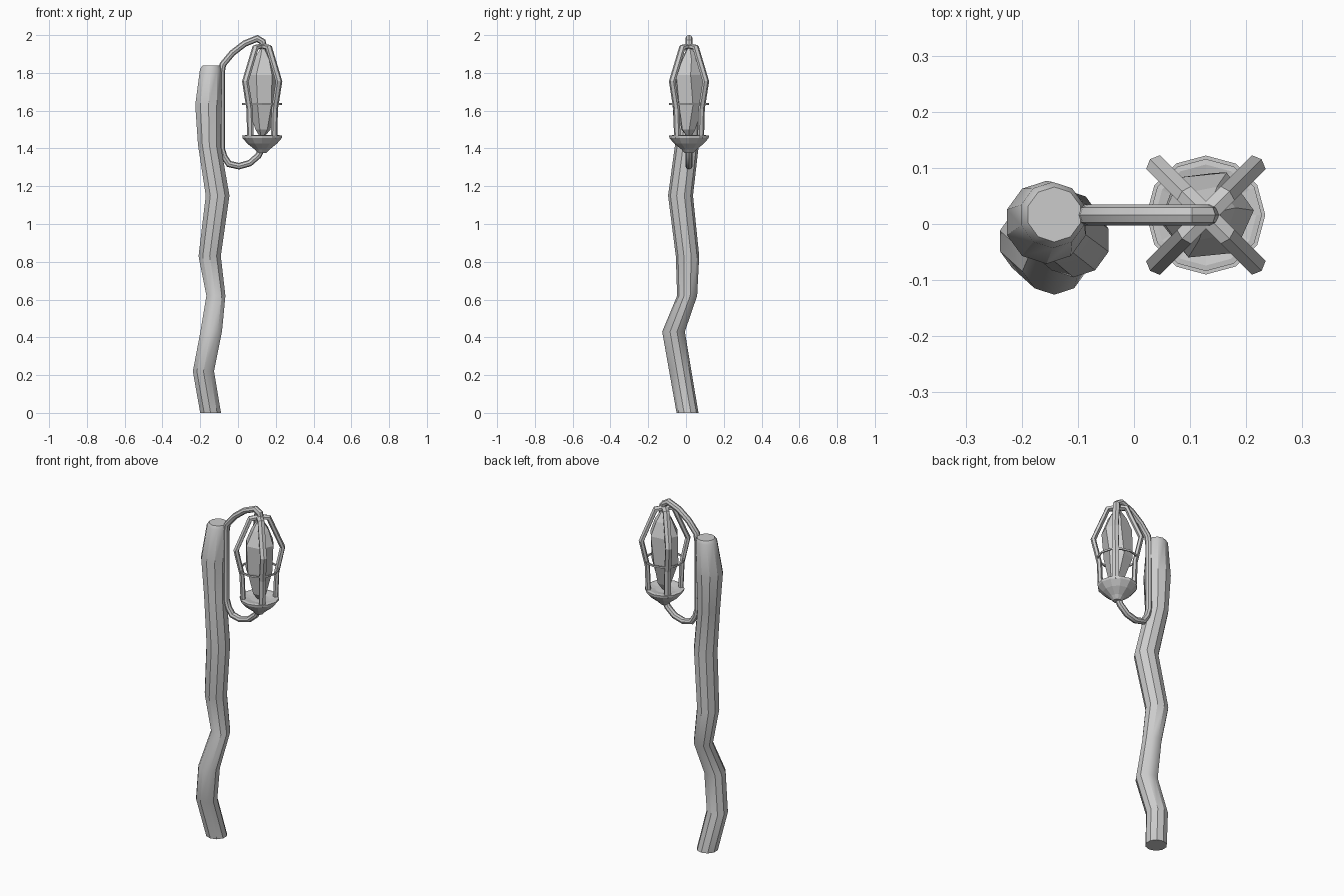
import bpy, bmesh, math
from mathutils import Vector

if "Cube" in bpy.data.objects:
    bpy.data.objects.remove(bpy.data.objects["Cube"])

LX, LY = 0.128, 0.016   # lantern axis


def make(name, rings, cap=True, closed=False, smooth=None):
    """Skin a list of equal-length point rings into a mesh object."""
    bm = bmesh.new()
    vs = [[bm.verts.new(p) for p in r] for r in rings]
    n = len(vs[0])
    pairs = list(zip(vs, vs[1:])) + ([(vs[-1], vs[0])] if closed else [])
    for a, b in pairs:
        for i in range(n):
            j = (i + 1) % n
            bm.faces.new((a[i], a[j], b[j], b[i]))
    if cap and not closed:
        bm.faces.new(vs[0][::-1])
        bm.faces.new(vs[-1])
    bmesh.ops.recalc_face_normals(bm, faces=bm.faces)
    me = bpy.data.meshes.new(name)
    bm.to_mesh(me)
    bm.free()
    ob = bpy.data.objects.new(name, me)
    bpy.context.collection.objects.link(ob)
    if smooth:
        bpy.ops.object.select_all(action='DESELECT')
        ob.select_set(True)
        bpy.context.view_layer.objects.active = ob
        bpy.ops.object.shade_smooth_by_angle(angle=math.radians(smooth))
    return ob


def circle(x, y, z, r, n, phase=0.0):
    return [Vector((x + r * math.cos(phase + 2 * math.pi * i / n),
                    y + r * math.sin(phase + 2 * math.pi * i / n), z)) for i in range(n)]


def sweep(name, pts, side, width, depth, n, closed=False, smooth=None):
    """Sweep an n-sided section along a planar path; side is the plane normal."""
    pts = [Vector(p) for p in pts]
    m = len(pts)
    rings = []
    for k, p in enumerate(pts):
        a = pts[(k - 1) % m] if closed or k else p
        b = pts[(k + 1) % m] if closed or k < m - 1 else p
        d1 = (p - a).normalized() if a != p else (b - p).normalized()
        d2 = (b - p).normalized() if b != p else d1
        t = (d1 + d2).normalized()
        nor = t.cross(side) / max(0.6, t.dot(d1))
        rings.append([p + nor * depth * math.cos(2 * math.pi * i / n)
                      + side * width * math.sin(2 * math.pi * i / n) for i in range(n)])
    return make(name, rings, closed=closed, smooth=smooth)


# Crooked wooden post: x, y, z, radius
post = [(-.145, .008, 0, .058), (-.183, -.030, .22, .059), (-.142, -.066, .43, .060),
        (-.117, .006, .62, .053), (-.150, .008, .83, .062), (-.108, -.029, 1.15, .066),
        (-.152, .005, 1.42, .063), (-.156, .003, 1.63, .074), (-.145, .016, 1.82, .059),
        (-.142, .017, 1.838, .049)]
make("post", [circle(x, y, z, r, 10, math.pi / 10) for x, y, z, r in post], smooth=35)

# Hook rod hugging the post and holding the lantern above and below
rod = [(.138, 1.93), (.130, 1.965), (.102, 1.982), (.035, 1.955), (-.030, 1.905), (-.080, 1.845),
       (-.087, 1.80), (-.087, 1.40), (-.073, 1.355), (-.048, 1.318), (.005, 1.306),
       (.062, 1.322), (.108, 1.362), (.132, 1.41)]
sweep("hook_rod", [(x, LY, z) for x, z in rod], Vector((0, 1, 0)), .019, .017, 8, smooth=40)

# Lantern bowl
bowl = [(.022, 1.375), (.040, 1.395), (.078, 1.425), (.104, 1.455), (.106, 1.468),
        (.090, 1.470), (.050, 1.462)]
make("lantern_bowl", [circle(LX, LY, z, r, 12) for r, z in bowl])

# Four bent cage bars
for k in range(4):
    a = math.pi / 4 + k * math.pi / 2
    ca, sa = math.cos(a), math.sin(a)
    prof = [(.088, 1.455), (.094, 1.61), (.126, 1.755), (.050, 1.935), (0.0, 1.942)]
    sweep(f"cage_bar_{k + 1}", [(LX + r * ca, LY + r * sa, z) for r, z in prof],
          Vector((-sa, ca, 0)), .020, .014, 6)

# Thin band round the cage
band = [(.099, 1.630), (.106, 1.630), (.106, 1.640), (.099, 1.640)]
make("cage_band", [circle(LX, LY, z, r, 12) for r, z in band], closed=True)

# Faceted crystal with slightly offset, twisted rings
crystal = [(0, 0, 1.462, .012, 0), (.004, -.003, 1.50, .040, .1), (-.004, .002, 1.63, .076, .25),
           (.003, 0, 1.79, .083, .1), (.004, .003, 1.87, .050, .2), (.003, .002, 1.935, .008, .2)]
make("crystal", [circle(LX + x, LY + y, z, r, 6, p) for x, y, z, r, p in crystal])
